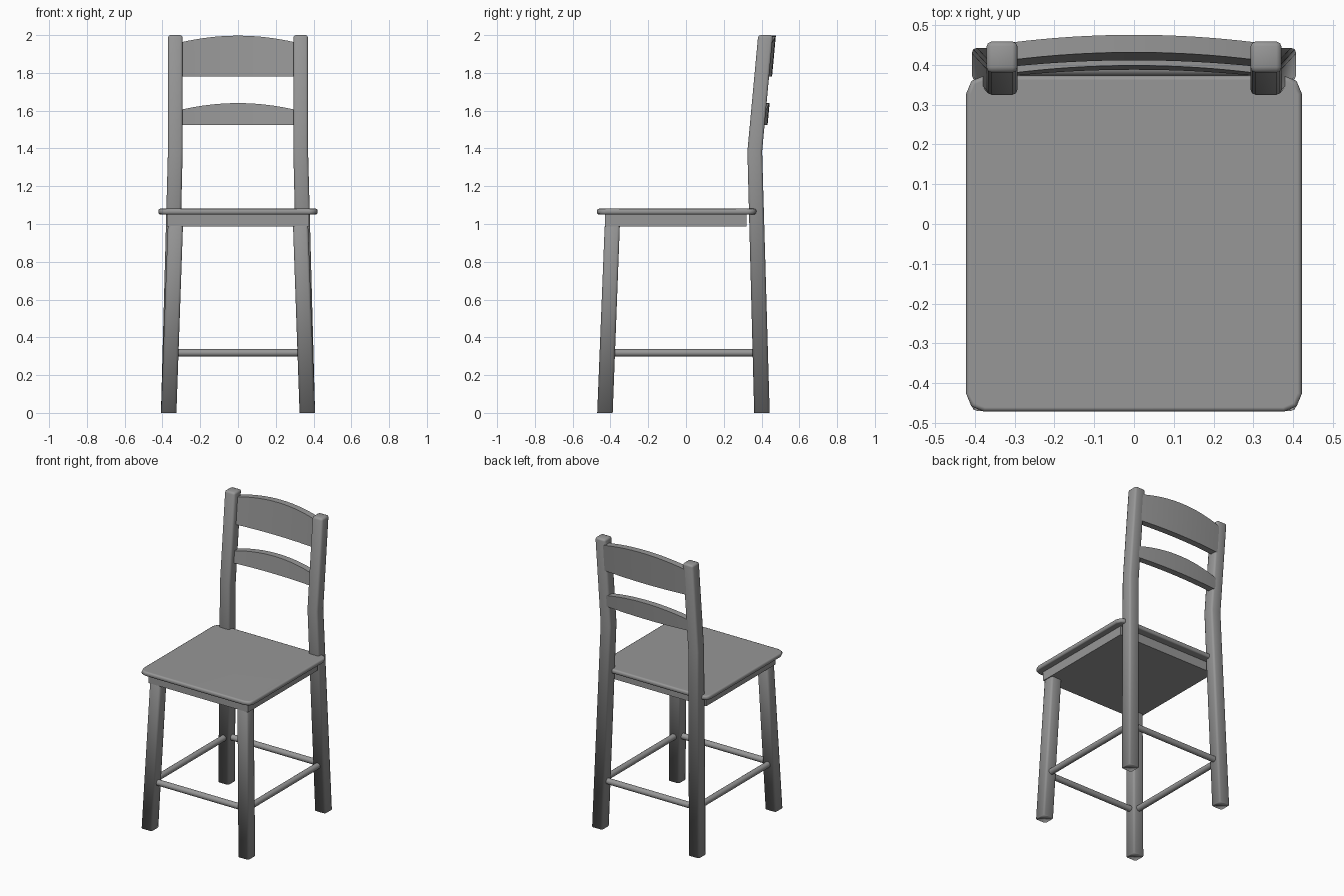
import bpy, bmesh, math
from mathutils import Vector

if "Cube" in bpy.data.objects:
    bpy.data.objects.remove(bpy.data.objects["Cube"])

grey = bpy.data.materials.new("dark_grey")
grey.diffuse_color = (0.31, 0.31, 0.31, 1)
grey.use_nodes = True
grey.node_tree.nodes["Principled BSDF"].inputs["Base Color"].default_value = grey.diffuse_color


def finish(bm, name, angle=40):
    bmesh.ops.recalc_face_normals(bm, faces=bm.faces[:])
    me = bpy.data.meshes.new(name)
    bm.to_mesh(me)
    bm.free()
    me.materials.append(grey)
    ob = bpy.data.objects.new(name, me)
    bpy.context.collection.objects.link(ob)
    bpy.ops.object.select_all(action='DESELECT')
    ob.select_set(True)
    bpy.context.view_layer.objects.active = ob
    bpy.ops.object.shade_smooth_by_angle(angle=math.radians(angle))
    return ob


def bevel(bm, test, width, segments=2):
    bmesh.ops.recalc_face_normals(bm, faces=bm.faces[:])
    edges = [e for e in bm.edges if e.calc_face_angle(0) > 0.5 and test(e)]
    bmesh.ops.bevel(bm, geom=edges, offset=width, segments=segments,
                    profile=0.5, affect='EDGES')


def loft(rings):
    """Closed solid through a list of equal-sized point rings."""
    bm = bmesh.new()
    vs = [[bm.verts.new(p) for p in r] for r in rings]
    n = len(vs[0])
    for a, b in zip(vs, vs[1:]):
        for i in range(n):
            j = (i + 1) % n
            bm.faces.new((a[i], a[j], b[j], b[i]))
    bm.faces.new(vs[0])
    bm.faces.new(vs[-1])
    return bm


def box(x0, x1, y0, y1, z0, z1):
    return loft([[(x0, y0, z), (x1, y0, z), (x1, y1, z), (x0, y1, z)] for z in (z0, z1)])


def is_vertical(e):
    return abs(e.verts[0].co.z - e.verts[1].co.z) > 0.01


def off_floor(e):
    return max(v.co.z for v in e.verts) > 0.001


def leg(name, side, path):
    """Square leg through (x, y, z, half width) sections, mirrored by side."""
    bm = loft([[(side * x + dx * h, y + dy * h, z)
                for dx, dy in ((-1, -1), (1, -1), (1, 1), (-1, 1))] for x, y, z, h in path])
    bevel(bm, off_floor, 0.013)
    finish(bm, name, 100)


def rod(name, a, b, r=0.02):
    a, b = Vector(a), Vector(b)
    bm = bmesh.new()
    rot = (b - a).to_track_quat('Z', 'Y').to_matrix().to_4x4()
    rot.translation = (a + b) / 2
    bmesh.ops.create_cone(bm, cap_ends=True, segments=16, radius1=r, radius2=r,
                          depth=(b - a).length, matrix=rot)
    finish(bm, name)


# Seat with rounded corners and softened rim
bm = box(-0.422, 0.422, -0.472, 0.373, 1.05, 1.081)
bevel(bm, is_vertical, 0.045)
bevel(bm, lambda e: not is_vertical(e), 0.011)
seat = finish(bm, "seat", 60)
seat.modifiers.new("flat_top", 'WEIGHTED_NORMAL').keep_sharp = True

# Apron block under the seat
finish(box(-0.377, 0.377, -0.43, 0.32, 0.988, 1.055), "apron")

# Legs: straight front pair, back pair continuing up as bent posts
for s, label in ((-1, "left"), (1, "right")):
    leg("front_leg_" + label, s, [(0.367, -0.429, 0, 0.041), (0.331, -0.39, 1.0, 0.04)])
    leg("back_leg_" + label, s, [(0.367, 0.402, 0, 0.041), (0.332, 0.364, 1.385, 0.039),
                                 (0.332, 0.421, 2.0, 0.039)])


# Back slats: bowed backwards, arched on top, tilted with the posts
def post_back(z):
    return 0.403 + (z - 1.385) * 0.057 / 0.615


def slat(name, z_bottom, z_end, z_mid, half=0.31, n=16, t=0.044):
    rings = []
    for i in range(n + 1):
        u = 2 * i / n - 1
        bow = 0.016 * (1 - u * u)
        zt = z_end + (z_mid - z_end) * (1 - u * u)
        yb, yt = post_back(z_bottom) + bow, post_back(zt) + bow
        x = u * half
        rings.append([(x, yb - t, z_bottom), (x, yb, z_bottom), (x, yt, zt), (x, yt - t, zt)])
    finish(loft(rings), name)


slat("top_slat", 1.78, 1.96, 1.997)
slat("lower_slat", 1.525, 1.603, 1.64)

# Round stretchers joining the four legs
zs, xs, yf, yb = 0.318, 0.356, -0.416, 0.392
rod("front_stretcher", (-xs, yf, zs), (xs, yf, zs))
rod("back_stretcher", (-xs, yb, zs), (xs, yb, zs))
rod("left_stretcher", (-xs, yf, zs), (-xs, yb, zs))
rod("right_stretcher", (xs, yf, zs), (xs, yb, zs))
